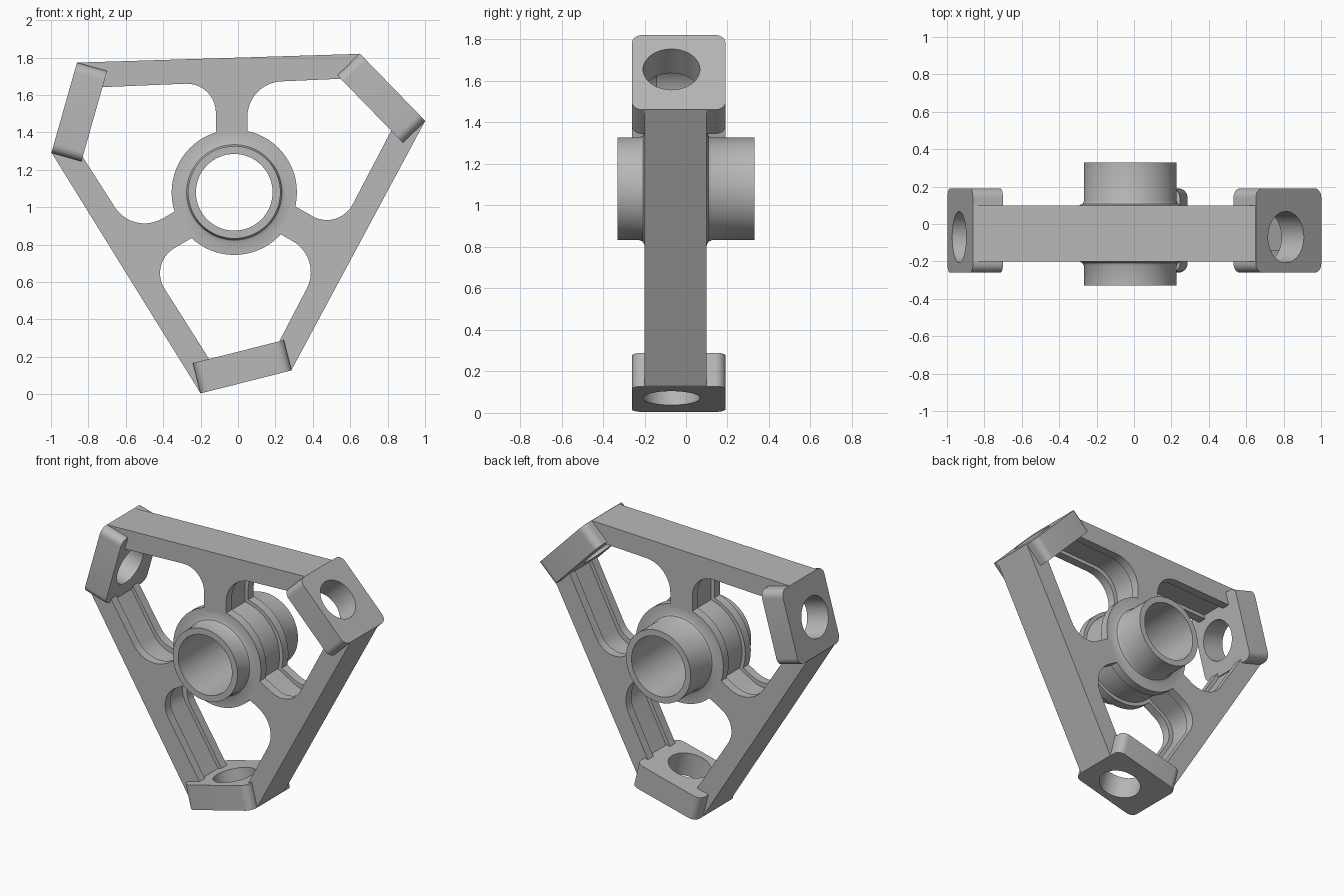
import bpy, bmesh, math
from mathutils import Vector, Matrix

if "Cube" in bpy.data.objects:
    bpy.data.objects.remove(bpy.data.objects["Cube"])

CENTRE = Vector((-0.02, 1.08))
Y_FRONT, Y_BACK = -0.20, 0.10

metal = bpy.data.materials.new("grey metal")
metal.diffuse_color = (0.48, 0.48, 0.48, 1)
metal.use_nodes = True
metal.node_tree.nodes["Principled BSDF"].inputs["Base Color"].default_value = metal.diffuse_color


def finish(name, bm, matrix=Matrix()):
    bmesh.ops.recalc_face_normals(bm, faces=bm.faces)
    me = bpy.data.meshes.new(name)
    bm.to_mesh(me)
    bm.free()
    me.transform(matrix)
    me.materials.append(metal)
    ob = bpy.data.objects.new(name, me)
    bpy.context.collection.objects.link(ob)
    return ob


def prism(name, pts, lo, hi, matrix):
    bm = bmesh.new()
    face = bm.faces.new([bm.verts.new((p[0], p[1], lo)) for p in pts])
    ext = bmesh.ops.extrude_face_region(bm, geom=[face])
    verts = [g for g in ext["geom"] if isinstance(g, bmesh.types.BMVert)]
    bmesh.ops.translate(bm, verts=verts, vec=(0, 0, hi - lo))
    return finish(name, bm, matrix)


def circle(r, n, c=(0, 0)):
    return [(c[0] + r * math.cos(math.tau * i / n),
             c[1] + r * math.sin(math.tau * i / n)) for i in range(n)]


def fillet(corners, steps=10):
    """Round polygon corners given as (x, y, radius)."""
    out = []
    for i, (x, y, r) in enumerate(corners):
        p = Vector((x, y))
        if r == 0:
            out.append(p)
            continue
        a = (Vector(corners[i - 1][:2]) - p).normalized()
        b = (Vector(corners[(i + 1) % len(corners)][:2]) - p).normalized()
        half = a.angle(b) / 2
        mid = (a + b).normalized()
        c = p + mid * (r / math.sin(half))
        v0 = p + a * (r / math.tan(half)) - c
        v1 = p + b * (r / math.tan(half)) - c
        sweep = v0.angle_signed(v1)          # clockwise positive
        for s in range(steps + 1):
            t = -sweep * s / steps
            out.append(c + Matrix.Rotation(t, 2) @ v0)
    return out


def grow(corners, d):
    """Offset a clockwise polygon outwards by d."""
    out = []
    for i, (x, y, r) in enumerate(corners):
        p = Vector((x, y))
        e0 = (p - Vector(corners[i - 1][:2])).normalized()
        e1 = (Vector(corners[(i + 1) % len(corners)][:2]) - p).normalized()
        n0, n1 = Vector((-e0.y, e0.x)), Vector((-e1.y, e1.x))
        q = p + (n0 + n1) * (d / (1 + n0.dot(n1)))
        out.append((q.x, q.y, r))
    return out


def turn(p, k):
    return CENTRE + Matrix.Rotation(k * math.tau / 3, 2) @ (Vector(p[:2]) - CENTRE)


def cut(ob, cutter, remove=True):
    mod = ob.modifiers.new("cut", "BOOLEAN")
    mod.operation, mod.solver, mod.object = "DIFFERENCE", "EXACT", cutter
    bpy.context.view_layer.objects.active = ob
    bpy.ops.object.modifier_apply(modifier=mod.name)
    if remove:
        bpy.data.objects.remove(cutter)


# Upright frame: local x, y become world x, z; local z becomes world -y
UP = Matrix(((1, 0, 0, 0), (0, 0, -1, 0), (0, 1, 0, 0), (0, 0, 0, 1)))
A, B = (0.65, 1.82), (1.0, 1.46)     # outer corners of one mounting pad

# Frame plate
outline = [turn(p, k) for k in (0, -1, -2) for p in (A, B)]
plate = prism("frame_plate", outline, -Y_BACK, -Y_FRONT, UP)
cut(plate, prism("bore_cutter", circle(0.308, 64, CENTRE), -1, 1, UP))

# Three windows with a shallow groove around their walls
window = [(0.05, 1.15, 0), (0.05, 1.665, 0.19), (0.57, 1.688, 0),
          (0.83, 1.43, 0), (0.538, 0.872, 0.155), (0.14, 1.10, 0)]
for k in range(3):
    for shape, lo, hi in ((window, -1, 1), (grow(window, 0.025), -0.04, 0.14)):
        pts = [turn(p, k) for p in fillet(shape)]
        cut(plate, prism("window_cutter", pts, lo, hi, UP))

# Three mounting pads, each with a round hole
for k in range(3):
    a, b = turn(A, k), turn(B, k)
    m, u = (a + b) / 2, (b - a).normalized()
    w, r = (b - a).length / 2, 0.05
    frame = Matrix(((u.x, 0, -u.y, m.x), (0, 1, 0, 0),
                    (u.y, 0, u.x, m.y), (0, 0, 0, 1)))
    pts = fillet([(-w, -0.26, r), (w, -0.26, r), (w, 0.19, r), (-w, 0.19, r)], 8)
    pad = prism(f"mounting_pad_{k + 1}", pts, -0.165, 0.002, frame)
    hole = prism("hole_cutter", circle(0.137, 48, (-0.02, -0.07)), -0.25, 0.1, frame)
    cut(pad, hole, False)
    cut(plate, hole)

# Hub tube with a grooved collar, as a turned profile (radius, y)
profile = [(0.205, -0.33), (0.247, -0.33), (0.247, -0.225), (0.255, -0.208),
           (0.272, -0.2), (0.335, -0.2), (0.335, -0.14), (0.31, -0.14),
           (0.31, 0.04), (0.335, 0.04), (0.335, 0.1), (0.272, 0.1),
           (0.255, 0.108), (0.247, 0.125), (0.247, 0.33), (0.205, 0.33)]
bm = bmesh.new()
N = 64
rings = [[bm.verts.new((CENTRE.x + x, y, CENTRE.y + z)) for x, z in circle(rad, N)]
         for rad, y in profile]
for i, ring in enumerate(rings):
    prev = rings[i - 1]
    for j in range(N):
        n = (j + 1) % N
        bm.faces.new((prev[j], prev[n], ring[n], ring[j]))
finish("hub", bm)

# Smooth curved walls, keep edges crisp
for ob in bpy.data.objects:
    ob.select_set(True)
bpy.context.view_layer.objects.active = plate
bpy.ops.object.shade_smooth_by_angle(angle=math.radians(30))
